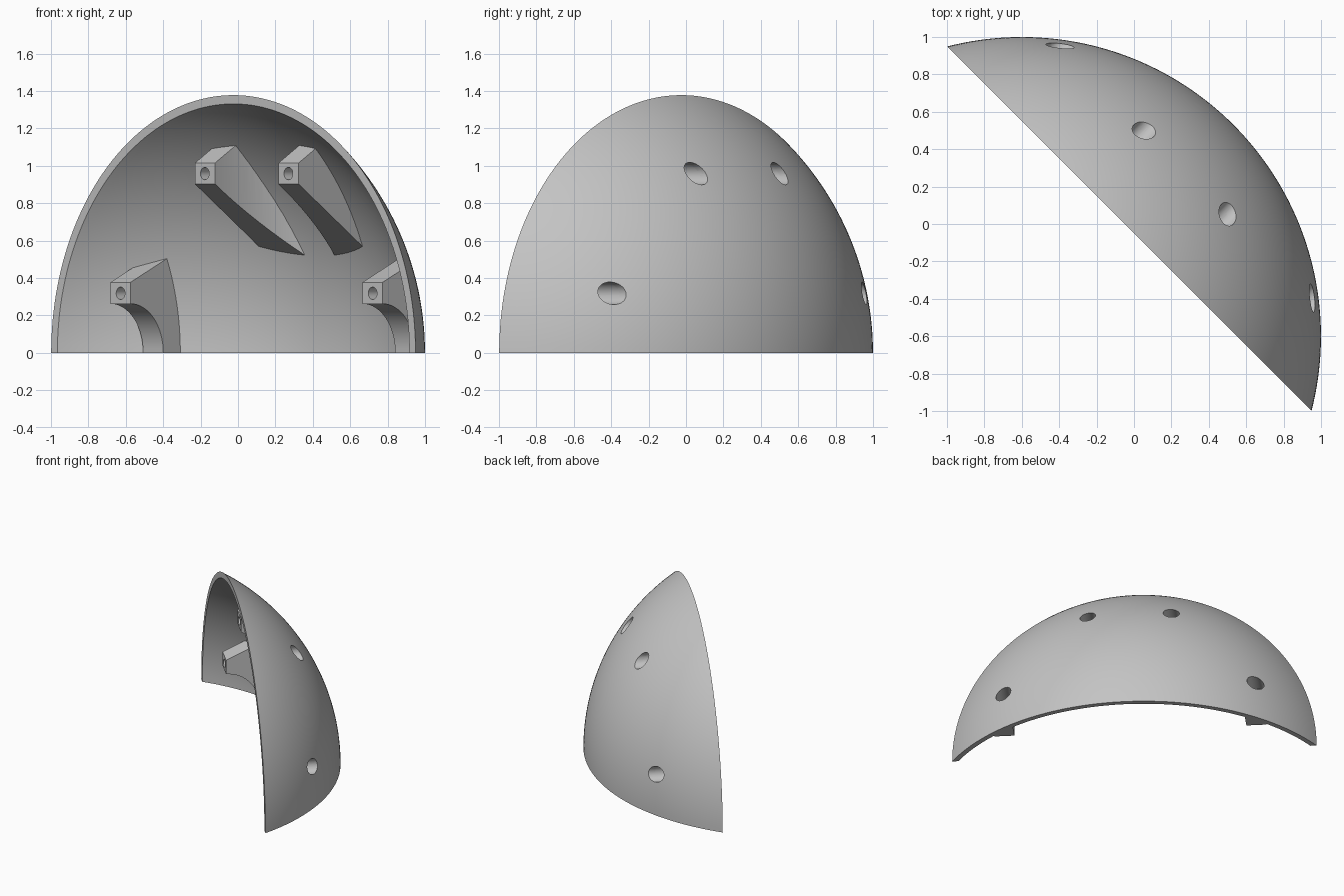
import bpy, bmesh
from math import sin, cos, acos, pi, sqrt
from mathutils import Matrix, Vector

cube = bpy.data.objects.get("Cube")
if cube:
    bpy.data.objects.remove(cube, do_unlink=True)

# Local frame: x along the cut edge, y out through the shell, z up.
# Every object is then turned by -45 degrees about z.
OUTER, INNER = 1.6, 1.56
CENTRE = Vector((0, -0.849, 0))
CUT_Y = -0.035
BOSS_Y = 0.065
HOLES = {"lower": (0.953, 0.318), "upper": (0.316, 0.958)}
SIDES = {"left": 1, "right": -1}

grey = bpy.data.materials.new("plain_grey")
grey.use_nodes = True
grey.diffuse_color = (0.55, 0.55, 0.55, 1)
grey.node_tree.nodes["Principled BSDF"].inputs["Base Color"].default_value = grey.diffuse_color


def make_object(name, bm):
    bmesh.ops.recalc_face_normals(bm, faces=bm.faces[:])
    mesh = bpy.data.meshes.new(name)
    bm.to_mesh(mesh)
    bm.free()
    mesh.materials.append(grey)
    obj = bpy.data.objects.new(name, mesh)
    obj.rotation_euler.z = -pi / 4
    bpy.context.collection.objects.link(obj)
    return obj


def activate(obj):
    bpy.ops.object.select_all(action='DESELECT')
    obj.select_set(True)
    bpy.context.view_layer.objects.active = obj


def cut(obj, cutter, operation='DIFFERENCE'):
    cutter.hide_render = True
    mod = obj.modifiers.new("cut", 'BOOLEAN')
    mod.operation, mod.solver, mod.object = operation, 'EXACT', cutter
    activate(obj)
    bpy.ops.object.modifier_apply(modifier=mod.name)
    bpy.data.objects.remove(cutter, do_unlink=True)


def drill(x, z, radius, y0, y1):
    bm = bmesh.new()
    place = Matrix.Translation((x, (y0 + y1) / 2, z)) @ Matrix.Rotation(pi / 2, 4, 'X')
    bmesh.ops.create_cone(bm, cap_ends=True, segments=40, radius1=radius,
                          radius2=radius, depth=y1 - y0, matrix=place)
    return make_object("drill", bm)


def ball(radius):
    bm = bmesh.new()
    bmesh.ops.create_uvsphere(bm, u_segments=128, v_segments=64, radius=radius,
                              matrix=Matrix.Translation(CENTRE))
    return make_object("ball", bm)


def smooth(obj):
    activate(obj)
    bpy.ops.object.shade_smooth_by_angle(angle=pi / 6)


# Shell: a thin spherical cap profile spun half a turn
def arc(radius, steps=40):
    end = acos((CUT_Y - CENTRE.y) / radius)
    return [CENTRE + radius * Vector((sin(end * i / steps), cos(end * i / steps), 0))
            for i in range(steps + 1)]


bm = bmesh.new()
verts = [bm.verts.new(p) for p in arc(OUTER) + arc(INNER)[::-1]]
edges = [bm.edges.new(pair) for pair in zip(verts, verts[1:])]
bmesh.ops.spin(bm, geom=verts + edges, cent=CENTRE, axis=(0, -1, 0), angle=pi, steps=96)
bmesh.ops.remove_doubles(bm, verts=bm.verts[:], dist=1e-5)
bmesh.ops.dissolve_degenerate(bm, edges=bm.edges[:], dist=1e-6)
bmesh.ops.holes_fill(bm, edges=[e for e in bm.edges if e.is_boundary], sides=0)
shell = make_object("shell", bm)
for x, z in HOLES.values():
    for side in SIDES.values():
        cut(shell, drill(side * x, z, 0.06, 0.2, 1.0))
smooth(shell)


# Mounting bosses: sections (y, low z, high z, inner x shift) joined into a block
def lower_sections():
    rows = []
    for i in range(17):
        a = pi / 2 * i / 16
        d = 0.247 * sin(a)
        rows.append((BOSS_Y + d, 0.262 * cos(a) if i < 16 else 0, 0.377 + 0.46 * d, 0))
    return rows + [(0.9, 0, 0.377 + 0.46 * (0.9 - BOSS_Y), 0)]


def upper_sections():
    rows = []
    for i in range(17):
        d = 0.75 * i / 16
        rows.append((BOSS_Y + d, 0.903 - 0.69 * d, 1.014 + 0.6 * d, 0.12 * (d / 0.535) ** 2))
    return rows


def boss(name, sections, x, z, side):
    bm = bmesh.new()
    inner, outer = x - 0.076, x + 0.076
    rings = []
    for y, low, high, shift in sections:
        corners = ((inner - shift, low), (outer, low), (outer, high), (inner, high))
        rings.append([bm.verts.new((side * cx, y, cz)) for cx, cz in corners])
    for a, b in zip(rings, rings[1:]):
        for i in range(4):
            j = (i + 1) % 4
            bm.faces.new((a[i], a[j], b[j], b[i]))
    bm.faces.new(rings[0])
    bm.faces.new(rings[-1])
    obj = make_object(name, bm)
    cut(obj, ball((OUTER + INNER) / 2), 'INTERSECT')
    cut(obj, drill(side * x, z, 0.06, 0.2, 1.0))
    cut(obj, drill(side * x, z, 0.033, 0.0, 0.3))
    smooth(obj)


for level, sections in (("lower", lower_sections()), ("upper", upper_sections())):
    for side_name, side in SIDES.items():
        boss(f"{level}_{side_name}_boss", sections, *HOLES[level], side)
